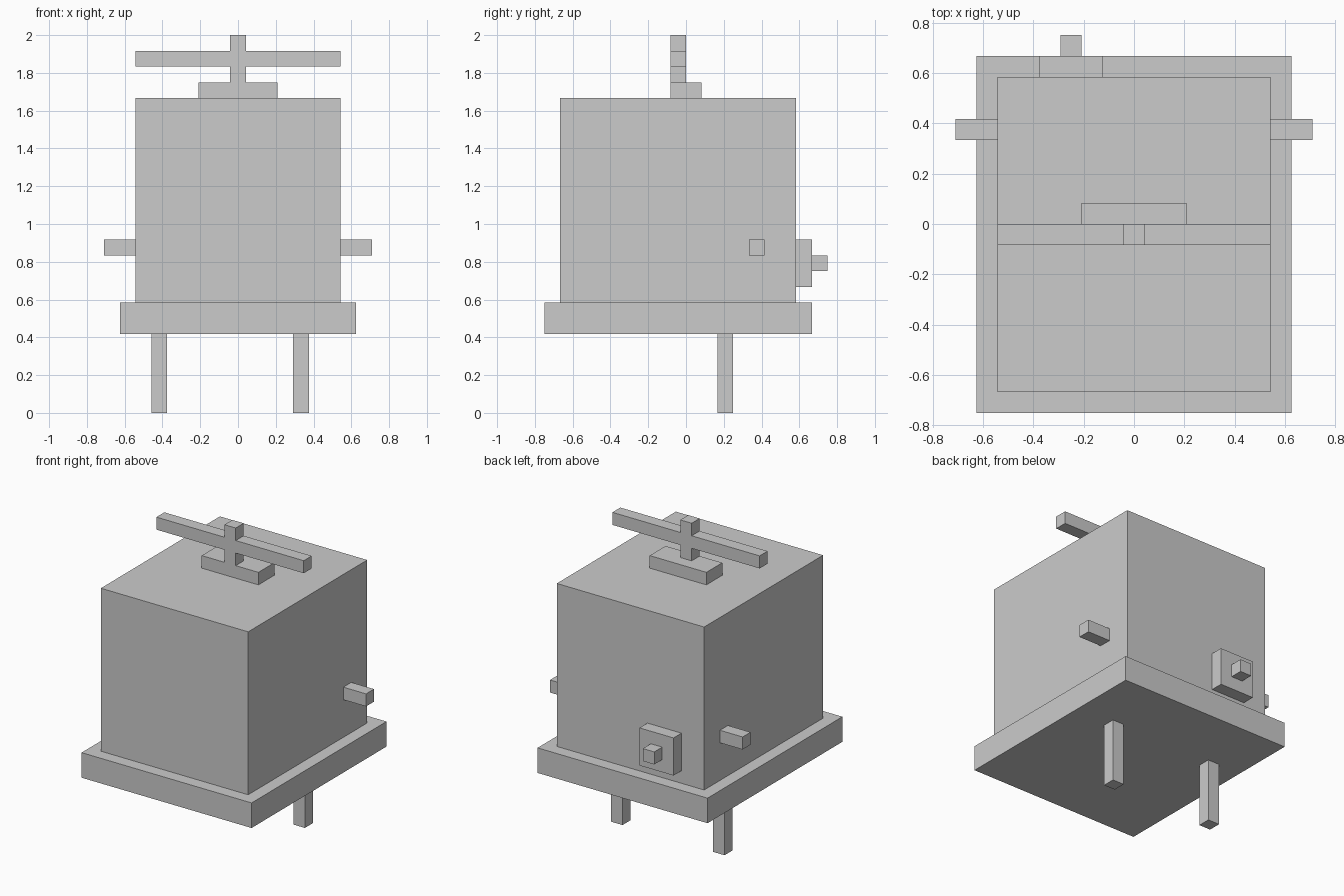
import bpy

if "Cube" in bpy.data.objects:
    bpy.data.objects.remove(bpy.data.objects["Cube"])

U = 1 / 24  # the model sits on a grid of 1/24 unit


def mesh_object(name, verts, faces):
    mesh = bpy.data.meshes.new(name)
    mesh.from_pydata([[c * U for c in v] for v in verts], [], faces)
    mesh.update()
    obj = bpy.data.objects.new(name, mesh)
    bpy.context.collection.objects.link(obj)
    return obj


def extrude_profile(name, profile, y0, y1):
    """Counter-clockwise (x, z) outline seen from the front, extruded along y."""
    n = len(profile)
    verts = [(x, y0, z) for x, z in profile] + [(x, y1, z) for x, z in profile]
    faces = [tuple(range(n)), tuple(reversed(range(n, 2 * n)))]
    faces += [(i, i + n, (i + 1) % n + n, (i + 1) % n) for i in range(n)]
    return mesh_object(name, verts, faces)


def box(name, x, y, z):
    outline = [(x[0], z[0]), (x[1], z[0]), (x[1], z[1]), (x[0], z[1])]
    return extrude_profile(name, outline, *y)


# Main body and the wider slab below it
box("body", (-13, 13), (-16, 14), (14, 40))
box("base_slab", (-15, 15), (-18, 16), (10, 14))

# Two legs, slightly off centre
for name, x in (("left_leg", -11), ("right_leg", 7)):
    box(name, (x, x + 2), (4, 6), (0, 10))

# Side pegs
for name, x in (("left_peg", (-17, -13)), ("right_peg", (13, 17))):
    box(name, x, (8, 10), (20, 22))

# Back plate with its knob
box("back_plate", (-9, -3), (14, 16), (16, 22))
box("back_knob", (-7, -5), (16, 18), (18, 20))

# Top plate carrying the cross-shaped post and bar
box("top_plate", (-5, 5), (-2, 2), (40, 42))
half = [(1, 42), (1, 44), (13, 44), (13, 46), (1, 46), (1, 48)]
extrude_profile("top_cross", half + [(-x, z) for x, z in reversed(half)], -2, 0)
